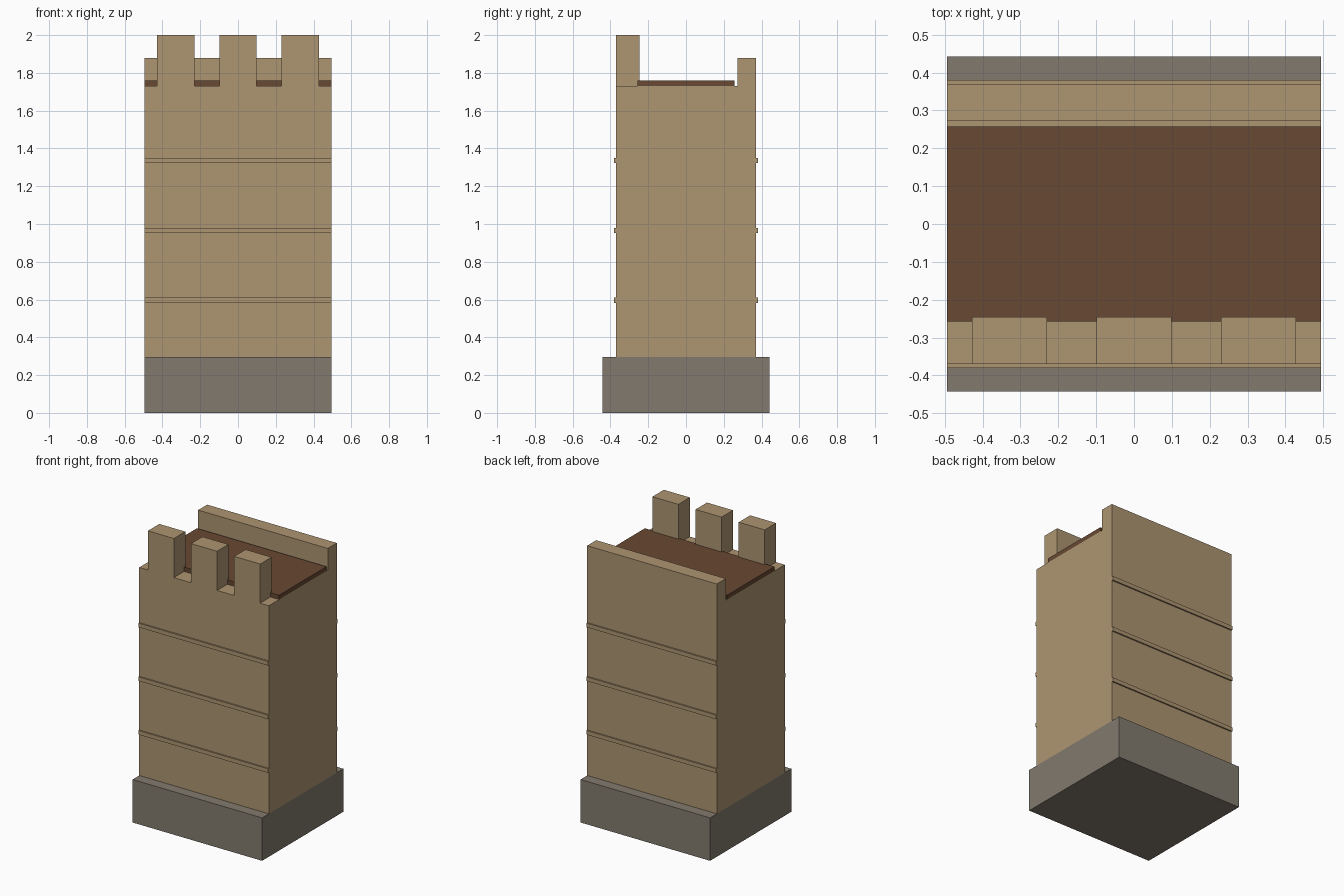
import bpy

if "Cube" in bpy.data.objects:
    bpy.data.objects.remove(bpy.data.objects["Cube"])


def material(name, rgb):
    m = bpy.data.materials.new(name)
    m.diffuse_color = (*rgb, 1.0)
    m.use_nodes = True
    m.node_tree.nodes["Principled BSDF"].inputs["Base Color"].default_value = m.diffuse_color
    return m


sand = material("sandstone", (0.423, 0.301, 0.165))
stone = material("grey_stone", (0.223, 0.195, 0.156))
wood = material("brown_wood", (0.138, 0.065, 0.032))


def box(name, x, y, z, mat):
    """Box from (min, max) ranges on each axis."""
    bpy.ops.mesh.primitive_cube_add(
        size=1, location=[(a + b) / 2 for a, b in (x, y, z)])
    ob = bpy.context.object
    ob.name = name
    ob.scale = [b - a for a, b in (x, y, z)]
    bpy.ops.object.transform_apply(location=False, rotation=False, scale=True)
    ob.data.materials.append(mat)
    return ob


W = 0.494          # half width shared by the whole wall segment
D = 0.37           # half depth of the wall
TOP = 1.73         # walkway height
full = (-W, W)

# Plinth and main wall
box("plinth", full, (-0.443, 0.443), (0, 0.296), stone)
box("wall", full, (-D, D), (0.296, TOP), sand)

# Horizontal courses on front and back
for i in range(3):
    z = 0.582 + 0.37 * i
    box(f"front_course_{i + 1}", full, (-0.38, -D), (z, z + 0.028), sand)
    box(f"back_course_{i + 1}", full, (D, 0.38), (z, z + 0.028), sand)

# Wooden walkway
box("walkway", full, (-0.258, 0.258), (TOP, 1.76), wood)

# Low rear parapet
box("rear_parapet", full, (0.272, D), (TOP, 1.88), sand)

# Front merlons
for i in (-1, 0, 1):
    x = 0.329 * i
    box(f"merlon_{i + 2}", (x - 0.099, x + 0.099), (-D, -0.246), (TOP, 2.0), sand)
